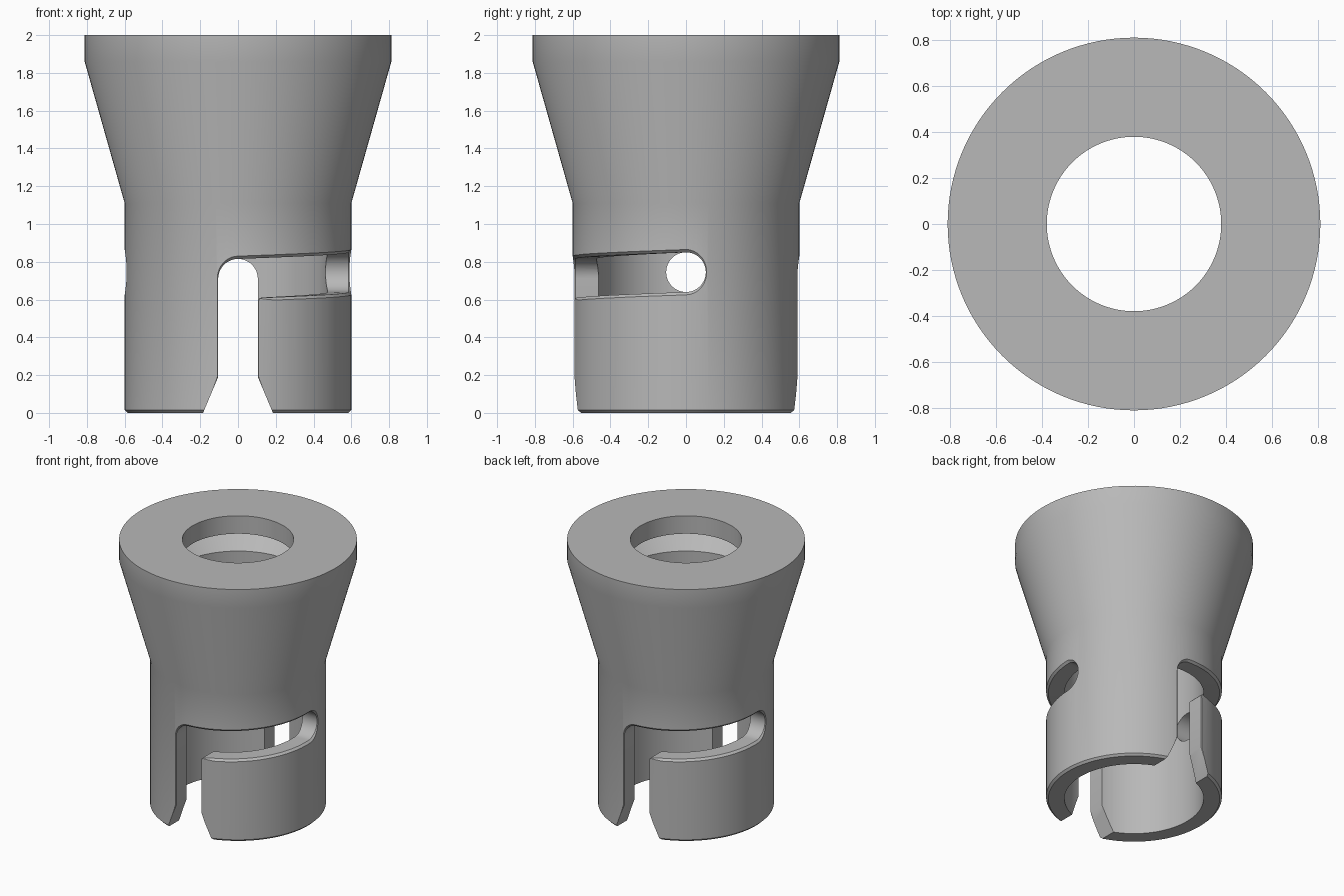
import bpy, bmesh, math
from math import sin, cos, pi, radians

cube = bpy.data.objects.get("Cube")
if cube:
    bpy.data.objects.remove(cube, do_unlink=True)

SEGMENTS = 128
HALF = 0.105          # half width of the slots
FRONT_Z, END_Z = 0.71, 0.745   # slot centre height at entry and at locked end


def new_object(name, bm):
    # consistent normals that always point out of the solid
    bmesh.ops.recalc_face_normals(bm, faces=bm.faces[:])
    if bm.calc_volume(signed=True) < 0:
        bmesh.ops.reverse_faces(bm, faces=bm.faces[:])
    mesh = bpy.data.meshes.new(name)
    bm.to_mesh(mesh)
    bm.free()
    obj = bpy.data.objects.new(name, mesh)
    bpy.context.collection.objects.link(obj)
    return obj


def bridge(bm, a, b):
    for i in range(len(a)):
        j = (i + 1) % len(a)
        bm.faces.new((a[i], a[j], b[j], b[i]))


def fan(bm, ring, apex):
    tip = bm.verts.new(apex)
    for i in range(len(ring)):
        bm.faces.new((ring[i - 1], ring[i], tip))


def lathe(name, profile):
    bm = bmesh.new()
    rings = [[bm.verts.new((r * cos(2 * pi * i / SEGMENTS), r * sin(2 * pi * i / SEGMENTS), z))
              for i in range(SEGMENTS)] for r, z in profile]
    for k, ring in enumerate(rings):
        bridge(bm, ring, rings[(k + 1) % len(rings)])
    return new_object(name, bm)


def slot_outline():
    """Points as (angle, sideways, height, normal sideways, normal height)."""
    front = -pi / 2
    pts = [(front, -0.227, -0.1, -1, 0), (front, -HALF, 0.19, -1, 0)]
    # rounded top of the entry channel
    for i in range(11):
        a = pi - i * pi / 20
        pts.append((front, HALF * cos(a), FRONT_Z + HALF * sin(a), cos(a), sin(a)))
    # rising upper edge
    for i in range(1, 24):
        t = i / 24
        pts.append((front * (1 - t), 0, FRONT_Z + HALF + t * (END_Z - FRONT_Z), 0, 1))
    # round locked end
    for i in range(25):
        a = pi / 2 - i * pi / 24
        pts.append((0, HALF * cos(a), END_Z + HALF * sin(a), cos(a), sin(a)))
    # lower edge back to the channel
    for i in range(1, 20):
        t = 1 - i / 24
        pts.append((front * (1 - t), 0, FRONT_Z - HALF + t * (END_Z - FRONT_Z), 0, -1))
    pts += [(front, HALF + 0.012, FRONT_Z - HALF + 0.004, 0.4, -1),
            (front, HALF, FRONT_Z - HALF - 0.008, 1, -0.4),
            (front, HALF, 0.19, 1, 0), (front, 0.227, -0.1, 1, 0)]
    return pts


def slot_cutter(name, turn):
    bm = bmesh.new()
    rings = []
    # the cutter widens near the outer skin, leaving a small chamfer
    for r, grow in ((0.44, 0), (0.585, 0), (0.62, 0.035), (1.2, 0.035)):
        ring = []
        for ang, s, z, ns, nz in slot_outline():
            a, s = ang + turn, s + ns * grow
            ring.append(bm.verts.new((r * cos(a) - s * sin(a), r * sin(a) + s * cos(a), z + nz * grow)))
        rings.append(ring)
    for a, b in zip(rings, rings[1:]):
        bridge(bm, a, b)
    # close both ends with pointed caps, on the axis and far outside
    middle = turn - pi / 4
    fan(bm, rings[0], (0, 0, 0.6))
    fan(bm, rings[-1], (5 * cos(middle), 5 * sin(middle), 0.6))
    obj = new_object(name, bm)
    obj.hide_render = True
    return obj


# flared sleeve with its stepped bore
body = lathe("flared_sleeve", [
    (0.585, 0), (0.6, 0.015), (0.6, 1.11), (0.812, 1.86), (0.812, 2),
    (0.38, 2), (0.38, 1.865), (0.575, 1.865), (0.575, 1.775), (0.475, 1.69), (0.475, 0)])

# two bayonet slots, half a turn apart
for i in range(2):
    cutter = slot_cutter("slot_cutter", i * pi)
    mod = body.modifiers.new("slot", 'BOOLEAN')
    mod.operation = 'DIFFERENCE'
    mod.solver = 'EXACT'
    mod.object = cutter
    bpy.context.view_layer.update()
    bpy.context.view_layer.objects.active = body
    bpy.ops.object.modifier_apply(modifier=mod.name)
    bpy.data.objects.remove(cutter, do_unlink=True)

# single grey finish
grey = bpy.data.materials.new("plain_grey")
grey.use_nodes = True
color = (0.48, 0.48, 0.48, 1)
grey.diffuse_color = color
grey.node_tree.nodes["Principled BSDF"].inputs["Base Color"].default_value = color
body.data.materials.clear()
body.data.materials.append(grey)

bpy.ops.object.select_all(action='DESELECT')
body.select_set(True)
bpy.context.view_layer.objects.active = body
bpy.ops.object.shade_smooth_by_angle(angle=radians(30))
